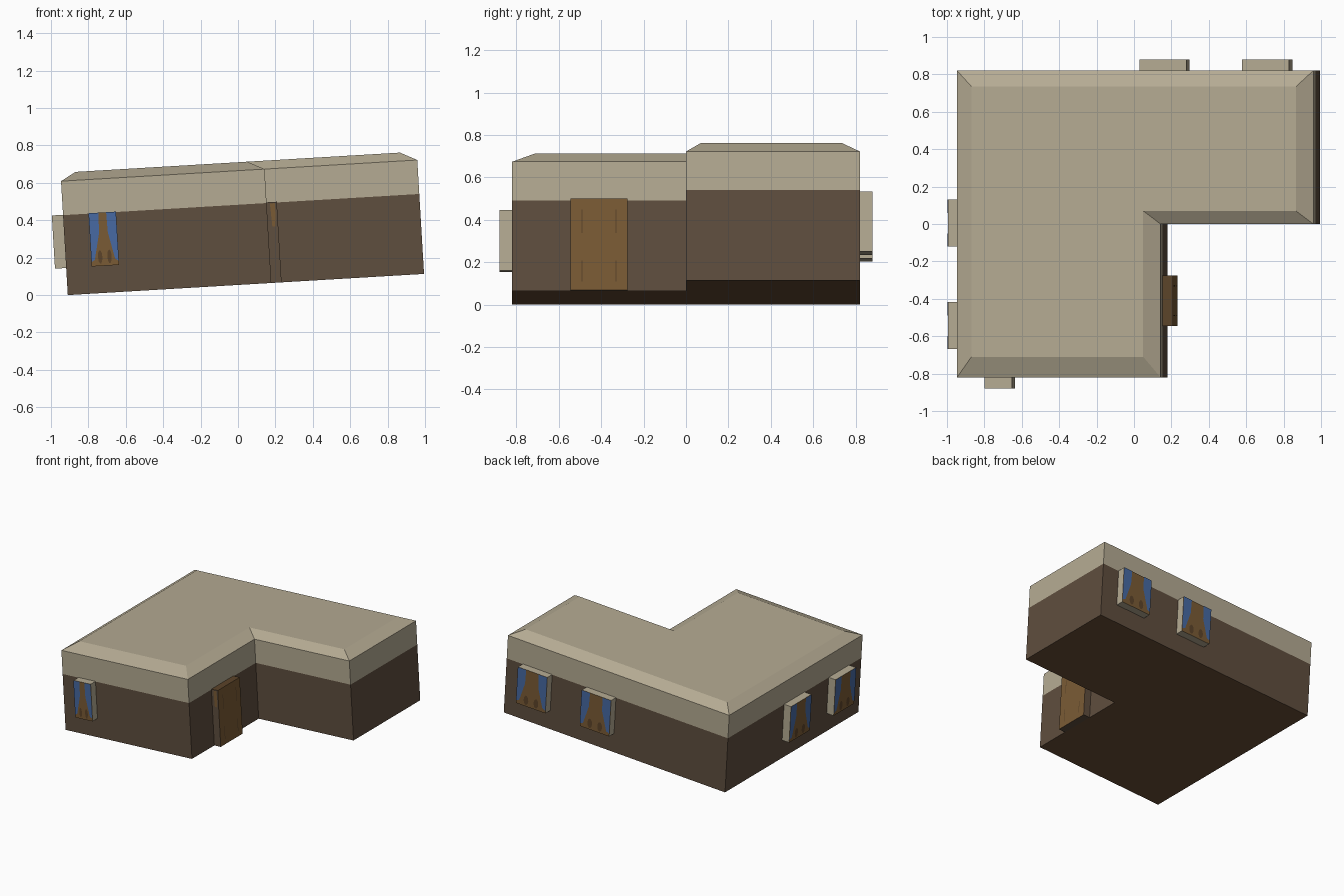
import bpy, math
from mathutils import Matrix, Vector

cube = bpy.data.objects.get("Cube")
if cube:
    bpy.data.objects.remove(cube, do_unlink=True)


def material(name, hex_colour):
    rgb = [int(hex_colour[i:i + 2], 16) / 255 for i in (0, 2, 4)]
    lin = [c / 12.92 if c < 0.04045 else ((c + 0.055) / 1.055) ** 2.4 for c in rgb]
    m = bpy.data.materials.new(name)
    m.use_nodes = True
    m.diffuse_color = (*lin, 1)
    m.node_tree.nodes["Principled BSDF"].inputs["Base Color"].default_value = (*lin, 1)
    return m


PLASTER = material("beige plaster", "b5ab93")
WALL = material("brown wall", "5f4e3e")
FLOOR = material("dark floor", "6a4e36")
WOOD = material("ochre wood", "7a5b35")
DARK_WOOD = material("dark wood", "5c4429")
BLUE = material("blue curtain", "476aa3")

# The whole house leans slightly about the y axis
TILT = Matrix.Translation((-0.91, 0, 0)) @ Matrix.Rotation(math.radians(-3.4), 4, 'Y')


def build(name, verts, faces, mats, slots=None, place=Matrix()):
    mesh = bpy.data.meshes.new(name)
    mesh.from_pydata([tuple(v) for v in verts], [], faces)
    for m in mats:
        mesh.materials.append(m)
    for i, p in enumerate(mesh.polygons):
        p.material_index = slots[i] if slots else 0
    ob = bpy.data.objects.new(name, mesh)
    bpy.context.collection.objects.link(ob)
    ob.matrix_world = TILT @ place


def side_faces(n, start=0):
    return [(start + i, start + (i + 1) % n, start + n + (i + 1) % n, start + n + i)
            for i in range(n)]


def ring(outline, z):
    return [(x, y, z) for x, y in outline]


# L-shaped plan, anticlockwise, and the smaller flat top of the roof
LENGTH, WING, HALF = 1.908, 1.09, 0.82
plan = [(0, -HALF), (WING, -HALF), (WING, 0), (LENGTH, 0), (LENGTH, HALF), (0, HALF)]
top = [(0.08, -0.71), (WING - 0.09, -0.71), (WING - 0.09, 0.07),
       (LENGTH - 0.09, 0.07), (LENGTH - 0.09, 0.735), (0.08, 0.735)]
EAVE, BRIM, PEAK = 0.428, 0.61, 0.655
n = len(plan)

# Walls with the floor underneath
build("walls", ring(plan, 0) + ring(plan, EAVE),
      side_faces(n) + [tuple(reversed(range(n)))], [WALL, FLOOR], [0] * n + [1])

# Roof band, sloped edge and flat top
build("roof", ring(plan, EAVE) + ring(plan, BRIM) + ring(top, PEAK),
      side_faces(n) + side_faces(n, n) + [tuple(range(2 * n, 3 * n))], [PLASTER])


def wall_frame(origin, outward):
    """Local axes: x right along the wall, y up, z out of the wall."""
    out, up = Vector(outward), Vector((0, 0, 1))
    m = Matrix((up.cross(out), up, out)).transposed().to_4x4()
    return Matrix.Translation(origin) @ m


def slab(name, w, h, depth, mats, slots, place):
    """Box standing off a wall, open at the back; the last face is its front."""
    base = [(-w / 2, 0), (w / 2, 0), (w / 2, h), (-w / 2, h)]
    build(name, ring(base, 0) + ring(base, depth),
          side_faces(4) + [(4, 5, 6, 7)], mats, slots, place)


def plate(name, points, z, mat, place):
    build(name, ring(points, z), [tuple(range(len(points)))], [mat], place=place)


# One curtain: wide at the top, gathered towards the sill
CURTAIN = [(0, 1), (0, 0.08), (0.13, 0.12), (0.24, 0.38), (0.34, 0.62), (0.36, 1)]


def window(name, origin, outward, w, spread):
    place = wall_frame(origin, outward)
    h, depth = 0.285, 0.06
    slab(name + "_frame", w, h, depth, [PLASTER, WOOD], [0, 0, 0, 0, 1], place)
    for side, label in ((1, "left"), (-1, "right")):
        # Curtain hanging at the edge of the pane
        pts = [(side * (-w / 2 + x * spread * w), y * h) for x, y in CURTAIN]
        if side < 0:
            pts.reverse()
        plate(f"{name}_curtain_{label}", pts, depth + 0.003, BLUE, place)
        # Dark rounded shape below it
        oval = []
        for i in range(10):
            a = math.tau * i / 10
            oval.append((w * (0.08 * math.cos(a) - side * 0.17),
                         h * (0.17 + 0.13 * math.sin(a))))
        plate(f"{name}_shadow_{label}", oval, depth + 0.002, DARK_WOOD, place)


SILL = 0.145
window("front_window", (0.21, -HALF, SILL), (0, -1, 0), 0.147, 1.0)
for i, x in enumerate((1.092, 1.642)):
    window(f"back_window_{i + 1}", (x, HALF, SILL), (0, 1, 0), 0.252, 0.8)
for i, y in enumerate((-0.543, 0.005)):
    window(f"side_window_{i + 1}", (0, y, SILL), (-1, 0, 0), 0.25, 0.8)

# Door on the inner side of the front wing
DOOR_W, DOOR_DEPTH = 0.27, 0.055
door_place = wall_frame((WING, -0.41, 0), (1, 0, 0))
slab("door", DOOR_W, 0.432, DOOR_DEPTH, [DARK_WOOD, WALL, WOOD], [1, 1, 0, 1, 2], door_place)

# Narrow panel grooves on the door
for row, (low, high) in enumerate(((0.04, 0.14), (0.27, 0.38))):
    for col, x in enumerate((-0.08, 0.08)):
        groove = [(x - 0.003, low), (x + 0.003, low), (x + 0.003, high), (x - 0.003, high)]
        plate(f"door_groove_{row}_{col}", groove, DOOR_DEPTH + 0.002, DARK_WOOD, door_place)

# Worn ochre patch on the front edge of the door
edge_place = wall_frame((WING + DOOR_DEPTH / 2, -0.41 - DOOR_W / 2, 0), (0, -1, 0))
patch = [(-0.004, 0.3), (0.012, 0.3), (0.02, 0.36), (0.016, 0.425), (-0.01, 0.425)]
plate("door_edge_patch", patch, 0.002, WOOD, edge_place)
